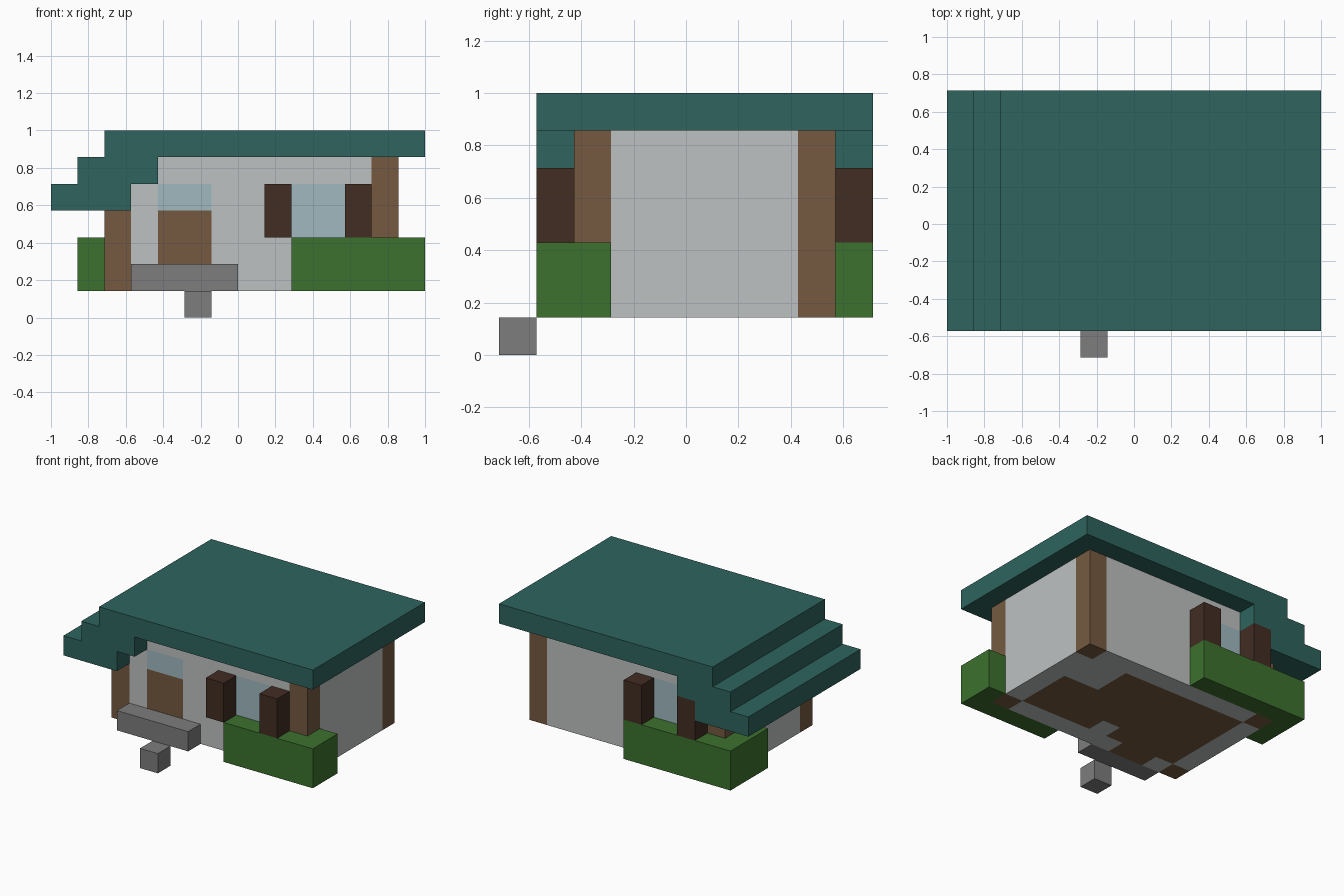
import bpy, bmesh
from mathutils import Vector

if "Cube" in bpy.data.objects:
    bpy.data.objects.remove(bpy.data.objects["Cube"], do_unlink=True)

UNIT = 1 / 7                      # one building block
ORIGIN = Vector((7, 5, 0))        # block grid point at the model's centre


def material(name, *rgb):
    lin = [((c / 255 + 0.055) / 1.055) ** 2.4 for c in rgb] + [1]
    m = bpy.data.materials.new(name)
    m.use_nodes = True
    m.diffuse_color = lin
    bsdf = next(n for n in m.node_tree.nodes if n.type == 'BSDF_PRINCIPLED')
    bsdf.inputs["Base Color"].default_value = lin
    bsdf.inputs["Roughness"].default_value = 0.9
    return m


teal = material("roof teal", 46, 100, 94)
plaster = material("wall plaster", 190, 193, 193)
wood = material("wood brown", 117, 90, 64)
dark_wood = material("dark shutter wood", 66, 45, 35)
glass = material("pale glass", 160, 185, 192)
leaf = material("hedge green", 60, 113, 46)
stone = material("stone grey", 125, 125, 125)


def finish(name, bm, *mats):
    bmesh.ops.recalc_face_normals(bm, faces=bm.faces)
    for v in bm.verts:
        v.co = (v.co - ORIGIN) * UNIT
    mesh = bpy.data.meshes.new(name)
    bm.to_mesh(mesh)
    bm.free()
    for m in mats:
        mesh.materials.append(m)
    obj = bpy.data.objects.new(name, mesh)
    bpy.context.collection.objects.link(obj)
    return obj


def prism(name, profile, along, mat):
    """Extrude a closed profile of grid points along a vector."""
    bm = bmesh.new()
    face = bm.faces.new([bm.verts.new(p) for p in profile])
    new = bmesh.ops.extrude_face_region(bm, geom=[face])["geom"]
    bmesh.ops.translate(bm, vec=along, verts=[g for g in new if isinstance(g, bmesh.types.BMVert)])
    return finish(name, bm, mat)


def box_mesh(lo, hi):
    bm = bmesh.new()
    bmesh.ops.create_cube(bm, size=1)
    for v in bm.verts:
        v.co = [lo[i] if v.co[i] < 0 else hi[i] for i in range(3)]
    return bm


# Stepped roof
steps = [(0, 4), (3, 4), (3, 5), (4, 5), (4, 6), (14, 6),
         (14, 7), (2, 7), (2, 6), (1, 6), (1, 5), (0, 5)]
prism("stepped_roof", [(x, 1, z) for x, z in steps], (0, 9, 0), teal)

# Hedges wrapping two opposite corners
front_hedge = [(9, 1), (14, 1), (14, 3), (13, 3), (13, 2), (9, 2)]
back_hedge = [(1, 7), (2, 7), (2, 9), (7, 9), (7, 10), (1, 10)]
for name, outline in (("front_hedge", front_hedge), ("back_hedge", back_hedge)):
    prism(name, [(x, y, 1) for x, y in outline], (0, 0, 2), leaf)

# Shutters beside the front and back windows
for name, x, y in (("front_shutter_right", 8, 1), ("front_shutter_left", 11, 1),
                   ("back_shutter_left", 6, 9), ("back_shutter_right", 3, 9)):
    finish(name, box_mesh((x, y, 3), (x + 1, y + 1, 5)), dark_wood)

# Porch slab and step
finish("porch_slab", box_mesh((3, 1, 1), (7, 2, 2)), stone)
finish("front_step", box_mesh((5, 0, 0), (6, 1, 1)), stone)

# House body, cut along the block grid
body = box_mesh((2, 2, 1), (13, 9, 6))
for axis, (start, end) in enumerate(((3, 13), (3, 9), (2, 6))):
    for cut in range(start, end):
        normal = Vector((0, 0, 0))
        normal[axis] = 1
        bmesh.ops.bisect_plane(body, geom=body.verts[:] + body.edges[:] + body.faces[:],
                               plane_co=normal * cut, plane_no=normal)

PLASTER, WOOD, GLASS = range(3)


def block_colour(x, y, z, side):
    corner = (x < 3 or x > 12) and (y < 3 or y > 8)
    door = 4 < x < 6 and y < 3
    if corner:
        return WOOD
    if side == "bottom":
        inside = 3 < x < 12 and 3 < y < 8
        inner_wall = (x > 10 and y > 6) or (7 < x < 8 and y < 4)
        return WOOD if door or (inside and not inner_wall) else PLASTER
    if side == "front":
        if door and z < 4:
            return WOOD
        if (door and z < 5) or (9 < x < 11 and 3 < z < 5):
            return GLASS
    if side == "back" and 4 < x < 6 and 3 < z < 5:
        return GLASS
    return PLASTER


for f in body.faces:
    c = f.calc_center_median()
    side = ("bottom" if c.z < 1.1 else "front" if c.y < 2.1
            else "back" if c.y > 8.9 else "end")
    f.material_index = block_colour(c.x, c.y, c.z, side)
finish("house_body", body, plaster, wood, glass)
